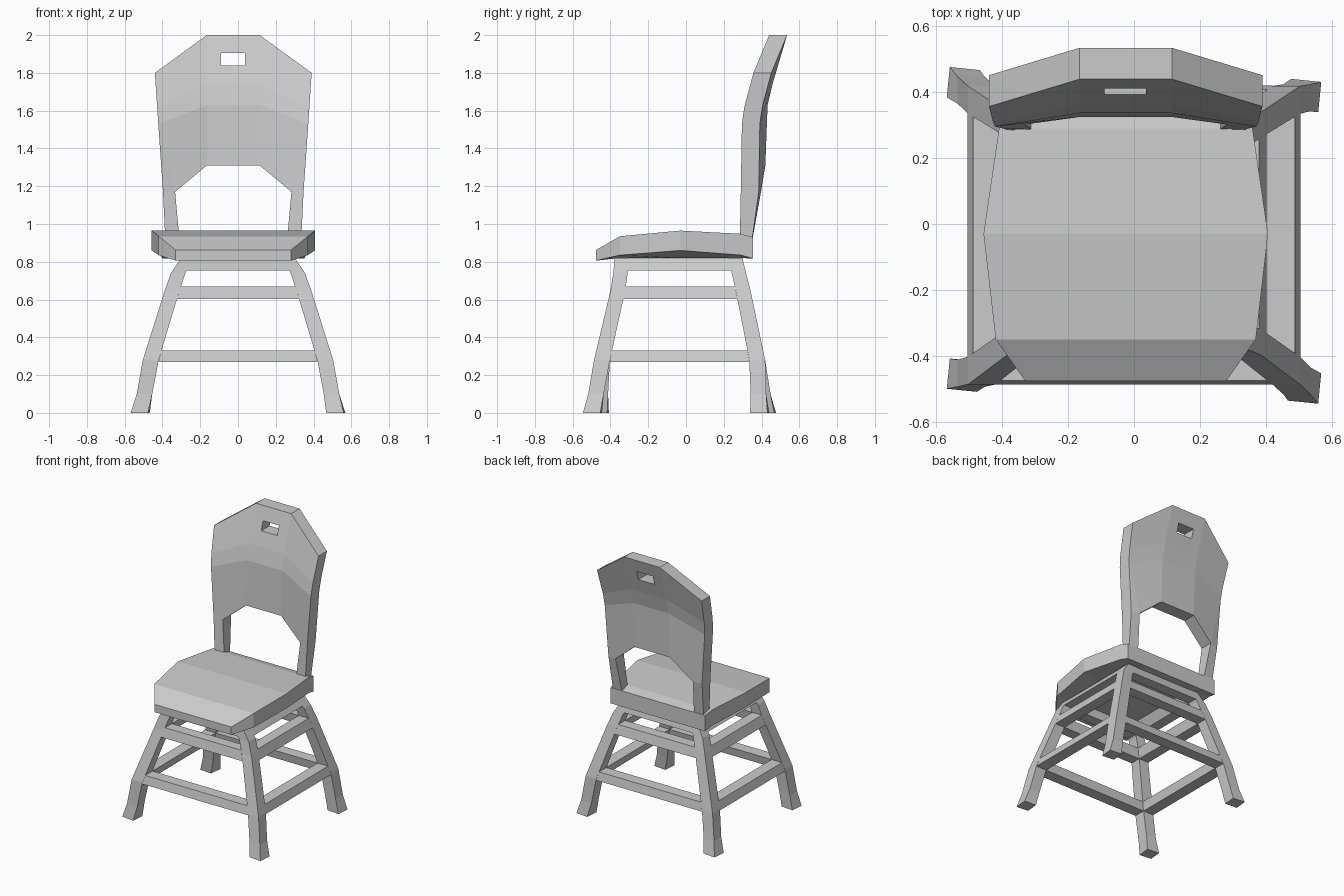
import bpy, bmesh

if "Cube" in bpy.data.objects:
    bpy.data.objects.remove(bpy.data.objects["Cube"])

CX = -0.025  # centre line of seat and backrest


def finish(name, bm):
    bmesh.ops.recalc_face_normals(bm, faces=bm.faces)
    me = bpy.data.meshes.new(name)
    bm.to_mesh(me)
    bm.free()
    ob = bpy.data.objects.new(name, me)
    bpy.context.collection.objects.link(ob)
    return ob


def loft(name, rings):
    """Skin a list of equal-length closed rings and cap both ends."""
    bm = bmesh.new()
    vs = [[bm.verts.new(p) for p in r] for r in rings]
    n = len(rings[0])
    for a, b in zip(vs, vs[1:]):
        for i in range(n):
            j = (i + 1) % n
            bm.faces.new((a[i], a[j], b[j], b[i]))
    bm.faces.new(vs[0])
    bm.faces.new(vs[-1])
    return finish(name, bm)


# Seat: cross-sections from front to back (y, half width, top z, bottom z, middle bottom z)
rows = [(-.477, .305, .862, .806, .806), (-.35, .395, .935, .835, .82),
        (-.03, .432, .965, .86, .82), (.29, .385, .948, .835, .82),
        (.355, .375, .93, .817, .817)]
loft("seat", [[(CX + x, y, z) for x, z in
               ((-w, t), (w, t), (w, b), (.24, m), (-.24, m), (-w, b))]
              for y, w, t, b, m in rows])

# Legs: sections (z, centre x, front y, rear y, half size)
LEG = [(0, .518, -.477, .408, .046), (.1, .495, -.465, .395, .041),
       (.28, .462, -.445, .377, .042), (.65, .348, -.36, .302, .039),
       (.74, .317, -.347, .28, .038), (.82, .265, -.34, .262, .037)]


def leg_at(z):
    for a, b in zip(LEG, LEG[1:]):
        if z <= b[0]:
            t = (z - a[0]) / (b[0] - a[0])
            return [p + (q - p) * t for p, q in zip(a, b)]
    return list(LEG[-1])


for side, sx in (("left", -1), ("right", 1)):
    for end, k in (("front", 2), ("rear", 3)):
        rings = []
        for s in LEG:
            z, x, h = s[0], s[1] * sx, s[4]
            twist = .1 * h * max(0, 1 - z / .1)
            y = s[k] - .018 * sx * max(0, 1 - z / .28)
            rings.append([(x + a * h - b * twist * -1, y + b * h - a * twist, z)
                          for a, b in ((-1, -1), (1, -1), (1, 1), (-1, 1))])
        loft(f"{end}_{side}_leg", rings)

# Stretchers: three levels of bars following the slope of the legs
for level, z0, z1 in (("lower", .27, .33), ("upper", .602, .67), ("top", .755, .817)):
    lo, hi = leg_at(z0), leg_at(z1)
    for end, k in (("front", 2), ("rear", 3)):
        loft(f"{level}_{end}_stretcher",
             [[(sx * (s[1] - s[4]), s[k] + d * s[4], s[0])
               for s, d in ((lo, -1), (lo, 1), (hi, 1), (hi, -1))] for sx in (-1, 1)])
    for side, sx in (("left", -1), ("right", 1)):
        loft(f"{level}_{side}_stretcher",
             [[(sx * s[1] + d * s[4], s[k] - e * s[4], s[0])
               for s, d in ((lo, -1), (lo, 1), (hi, 1), (hi, -1))]
              for k, e in ((2, -1), (3, 1))])

# Backrest: curved front sheet with opening and hand slot, extruded backwards
outer = [(.36, .285, .92), (.372, .29, 1.17), (.397, .296, 1.53),
         (.403, .309, 1.62), (.415, .357, 1.8)]
inner = [(.285, .287, .92), (.308, .302, 1.17)]
mid = [(.14, .325, 1.31), (.14, .337, 1.63), (.14, .363, 1.74), (.14, .44, 2.0)]
bm = bmesh.new()
mids = []
for sx in (-1, 1):
    o, n, c = ([bm.verts.new((CX + sx * x, y, z)) for x, y, z in pts]
               for pts in (outer, inner, mid))
    mids.append(c)
    for f in ((o[0], n[0], n[1], o[1]), (o[1], n[1], o[2]), (n[1], c[0], c[1], o[2]),
              (o[2], c[1], c[2], o[3]), (o[3], c[2], c[3], o[4])):
        bm.faces.new(f if sx > 0 else f[::-1])
L, R = mids
for i in range(2):
    bm.faces.new((L[i], R[i], R[i + 1], L[i + 1]))
slot = [bm.verts.new((CX + x, .363 + .077 * (z - 1.74) / .26, z))
        for x, z in ((-.065, 1.84), (.062, 1.84), (.062, 1.905), (-.065, 1.905))]
frame = [L[2], R[2], R[3], L[3]]
for i in range(4):
    j = (i + 1) % 4
    bm.faces.new((frame[i], frame[j], slot[j], slot[i]))
bmesh.ops.recalc_face_normals(bm, faces=bm.faces)
ext = bmesh.ops.extrude_face_region(bm, geom=bm.faces[:], use_keep_orig=True)
for v in ext["geom"]:
    if isinstance(v, bmesh.types.BMVert):
        v.co.y += .065 if v.co.z < 1 else .095
finish("backrest", bm)
